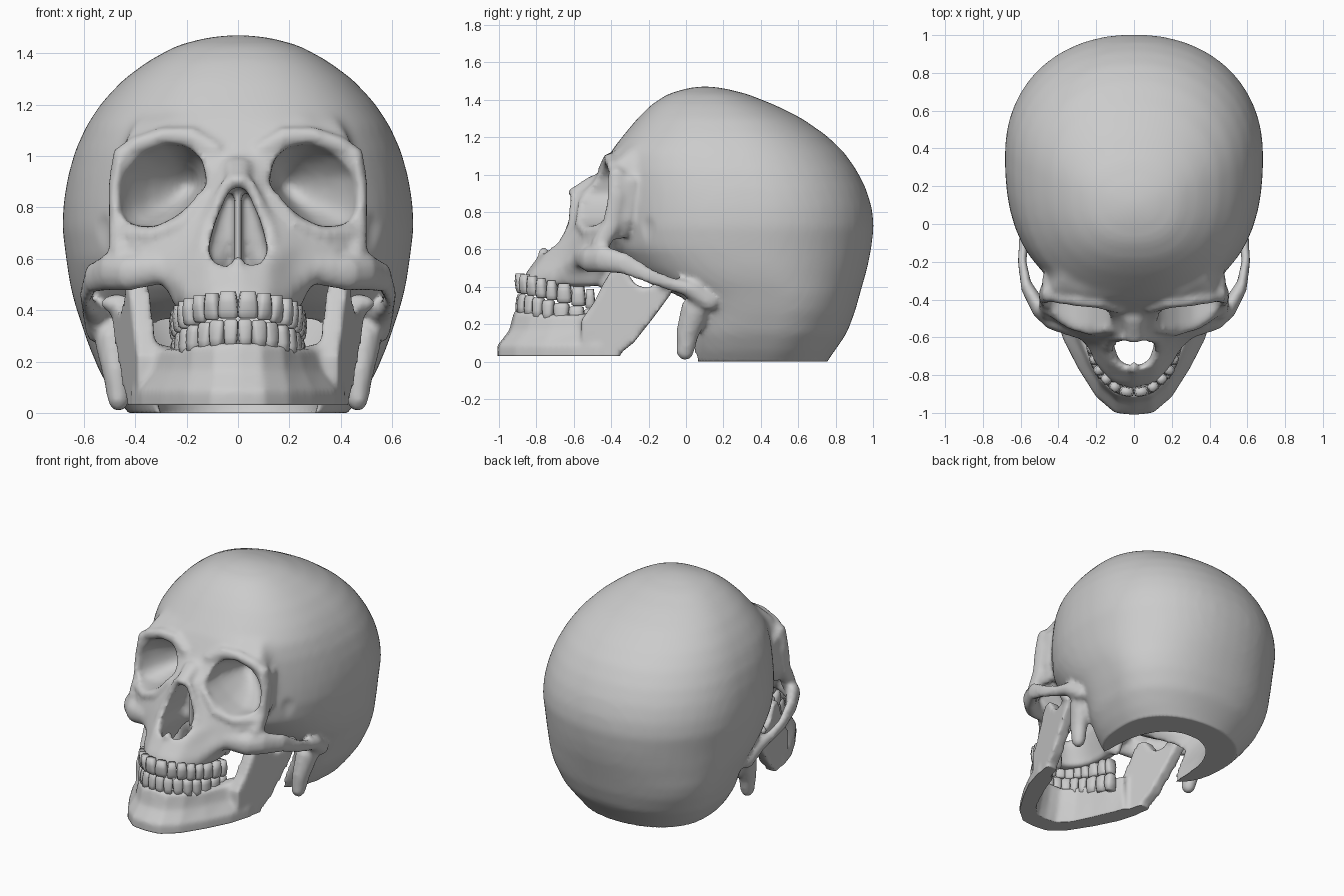
import bpy, bmesh, math
from mathutils import Vector, Matrix


def loft(bm, rings):
    """Closed skin through rings of equal point count, capped at both ends."""
    vs = [[bm.verts.new(p) for p in r] for r in rings]
    n = len(vs[0])
    for a, b in zip(vs, vs[1:]):
        for i in range(n):
            bm.faces.new((a[i], a[(i + 1) % n], b[(i + 1) % n], b[i]))
    bm.faces.new(vs[0][::-1])
    bm.faces.new(vs[-1])


def mirrored(half):
    """Full outline from a half outline whose first and last points are on x=0."""
    return half + [(-x, *r) for x, *r in half[-2:0:-1]]


def oval(z, yf, yb, w, nf=2.4, nb=2.15, frac=0.55, count=48):
    """Egg-shaped horizontal ring with separate front and back roundness."""
    yc = yf + (yb - yf) * frac
    pts = []
    for i in range(count):
        a = 2 * math.pi * (i + 0.5) / count
        c, s = math.cos(a), math.sin(a)
        n = nb if s > 0 else nf
        d = (yb - yc) if s > 0 else (yc - yf)
        pts.append((math.copysign(abs(c) ** (2 / n), c) * w,
                    yc + math.copysign(abs(s) ** (2 / n), s) * d, z))
    return pts


def blob(bm, p, r):
    """Ellipsoid as a stack of ten-sided rings."""
    lat = [math.radians(a) for a in (-80, -48, -16, 16, 48, 80)]
    loft(bm, [[(p[0] + r[0] * math.cos(t) * math.cos(k * math.pi / 5),
                p[1] + r[1] * math.cos(t) * math.sin(k * math.pi / 5),
                p[2] + r[2] * math.sin(t)) for k in range(10)] for t in lat])


def chain(bm, pts, steps=5):
    """Mirrored ridge of overlapping ellipsoids through (x,y,z,rx,ry,rz)."""
    for a, b in zip(pts, pts[1:]):
        for k in range(steps + 1):
            q = [u + (v - u) * k / steps for u, v in zip(a, b)]
            for s in (1, -1):
                blob(bm, (s * q[0], q[1], q[2]), q[3:])


def make(name, bm):
    bmesh.ops.recalc_face_normals(bm, faces=bm.faces)
    me = bpy.data.meshes.new(name)
    bm.to_mesh(me)
    bm.free()
    ob = bpy.data.objects.new(name, me)
    bpy.context.collection.objects.link(ob)
    return ob


def evaluated(ob):
    bpy.context.view_layer.update()
    dg = bpy.context.evaluated_depsgraph_get()
    return bpy.data.meshes.new_from_object(ob.evaluated_get(dg))


def fuse(ob, voxel, smooth):
    m = ob.modifiers.new("fuse", 'REMESH')
    m.mode, m.voxel_size = 'VOXEL', voxel
    m = ob.modifiers.new("soften", 'SMOOTH')
    m.factor, m.iterations = 0.5, smooth
    me = evaluated(ob)
    ob.modifiers.clear()
    ob.data = me


def flatten(ob, z):
    for v in ob.data.vertices:
        v.co.z = max(v.co.z, z)
    ob.data.shade_smooth()


# Braincase
bm = bmesh.new()
loft(bm, [oval(*r) for r in (
    (-.05, .0, .73, .39, 2.8), (.0, -.01, .755, .425, 2.8), (.05, -.01, .79, .47, 3),
    (.15, -.01, .86, .535, 3.2), (.27, -.01, .905, .585, 3.2), (.36, -.08, .93, .615, 3),
    (.43, -.22, .95, .638, 2.6), (.5, -.32, .97, .655), (.6, -.40, .99, .67),
    (.72, -.42, 1.005, .685), (.82, -.42, .995, .68), (.92, -.42, .965, .663),
    (1.02, -.42, .915, .635), (1.12, -.405, .845, .59), (1.21, -.335, .75, .53),
    (1.30, -.26, .62, .445), (1.37, -.19, .48, .35), (1.43, -.10, .33, .24),
    (1.46, .0, .21, .13), (1.47, .06, .14, .05))])

# Face core: z, then half outline from the midline round to the back
face = (
    (.40, -.88, .11, -.86, .20, -.76, .25, -.60, .245, -.46, -.46),
    (.47, -.865, .11, -.84, .21, -.73, .265, -.60, .255, -.44, -.44),
    (.52, -.825, .12, -.79, .22, -.68, .32, -.59, .27, -.42, -.40),
    (.58, -.78, .12, -.75, .22, -.64, .40, -.55, .30, -.40, -.38),
    (.66, -.68, .12, -.67, .24, -.60, .45, -.50, .35, -.36, -.30),
    (.73, -.65, .10, -.64, .24, -.57, .46, -.47, .38, -.32, -.25),
    (.80, -.64, .08, -.62, .20, -.55, .46, -.42, .45, -.28, -.2),
    (.88, -.635, .06, -.60, .16, -.51, .47, -.40, .46, -.26, -.2),
    (.95, -.53, .08, -.50, .20, -.47, .47, -.39, .46, -.25, -.2),
    (1.02, -.46, .12, -.455, .28, -.44, .46, -.38, .44, -.22, -.2),
    (1.08, -.425, .12, -.425, .28, -.415, .43, -.36, .42, -.2, -.2),
    (1.15, -.38, .12, -.38, .26, -.36, .40, -.28, .38, -.15, -.1))
rings = []
for z, a, bx, by, cx, cy, dx, dy, ex, ey, f in face:
    rings.append(mirrored([(0, a, z), (bx, by, z), (cx, cy, z), (dx, dy, z), (ex, ey, z), (0, f, z)]))
loft(bm, rings)
skull = make("skull", bm)
fuse(skull, 0.03, 3)

# Hollows: eye sockets, nose opening, mouth, brain cavity, temple pits
bm = bmesh.new()
socket = [(.12, .89), (.14, .99), (.20, 1.04), (.28, 1.05), (.38, 1.01), (.45, .93),
          (.46, .84), (.45, .76), (.41, .73), (.32, .725), (.24, .765), (.16, .835)]
for s in (1, -1):
    loft(bm, [[(s * (cx + k * (x - .29)), y, cz + k * (z - .89)) for x, z in socket]
              for y, k, cx, cz in ((-.72, 1, .29, .89), (-.40, 1, .29, .89), (-.34, .88, .275, .89),
                                   (-.26, .65, .25, .885), (-.19, .38, .22, .88), (-.15, .15, .2, .88))])
    blob(bm, (s * .605, -.29, .66), (.13, .15, .28))
nose = mirrored([(0, .885), (.04, .865), (.07, .80), (.095, .72), (.118, .63), (.095, .59), (0, .58)])
loft(bm, [[(x, y, z) for x, z in nose] for y in (-.9, -.42)])
loft(bm, [oval(*r) for r in ((.28, -.80, -.36, .18), (.42, -.78, -.36, .17),
                             (.52, -.75, -.36, .13), (.64, -.73, -.40, .09))])
loft(bm, [oval(*r) for r in (
    (-.12, -.3, .55, .27, 3), (.1, -.3, .62, .33, 3), (.28, -.25, .74, .42), (.4, -.08, .8, .48),
    (.7, -.06, .88, .55), (.95, -.06, .83, .52), (1.15, -.1, .65, .4), (1.33, .0, .35, .17))])
cutter = make("hollow_cutter", bm)
cutter.hide_render = True
fuse(cutter, 0.025, 0)
m = skull.modifiers.new("hollows", 'BOOLEAN')
m.operation, m.solver, m.object = 'DIFFERENCE', 'MANIFOLD', cutter
carved = evaluated(skull)
if len(carved.polygons) in (0, len(skull.data.polygons)):
    m.solver = 'EXACT'
    carved = evaluated(skull)
bpy.data.objects.remove(skull)
bpy.data.objects.remove(cutter)

# Ridges added to the carved skull
bm = bmesh.new()
# Cheekbone and arch
chain(bm, [(.30, -.56, .56, .06, .045, .06), (.42, -.52, .545, .06, .045, .07), (.50, -.45, .55, .045, .05, .075),
           (.57, -.33, .525, .03, .05, .06), (.593, -.20, .46, .024, .05, .042),
           (.583, -.10, .42, .028, .05, .035), (.56, .02, .39, .05, .07, .04), (.545, .12, .32, .05, .06, .05)])
# Outer socket rim and side wall
chain(bm, [(.455, -.46, .62, .05, .05, .06), (.475, -.40, .73, .03, .05, .05),
           (.48, -.375, .88, .026, .05, .05), (.455, -.37, 1.0, .035, .05, .04)])
chain(bm, [(.43, -.36, .70, .035, .06, .05), (.46, -.33, .78, .028, .06, .06), (.46, -.31, .95, .028, .07, .05)])
# Brow
chain(bm, [(.455, -.37, 1.0, .03, .04, .04), (.39, -.385, 1.045, .04, .04, .035), (.29, -.40, 1.08, .04, .04, .035),
           (.18, -.41, 1.075, .04, .04, .04), (.09, -.435, 1.02, .04, .04, .04)])
# Lower and inner socket rim
chain(bm, [(.455, -.45, .695, .03, .03, .03), (.34, -.53, .69, .03, .03, .03),
           (.22, -.565, .735, .03, .03, .03), (.125, -.55, .85, .025, .03, .03)])
# Nose bridge and sides of the nose opening
chain(bm, [(.01, -.50, .965, .045, .03, .03), (.01, -.605, .905, .04, .026, .022)])
chain(bm, [(.05, -.60, .88, .025, .025, .025), (.115, -.605, .74, .025, .025, .03), (.145, -.65, .62, .03, .03, .03)])
# Mastoid, and plates behind the palate
chain(bm, [(.49, .05, .28, .07, .08, .08), (.475, .01, .16, .055, .065, .07), (.465, -.005, .06, .045, .05, .055)])
chain(bm, [(.21, -.43, .42, .03, .04, .04), (.2, -.36, .56, .03, .06, .05)])
# Nose septum and spine
loft(bm, [[(-.014, y, .56), (.014, y, .56), (.014, y, .88), (-.014, y, .88)] for y in (-.53, -.40)])
blob(bm, (0, -.76, .585), (.025, .035, .025))
bmesh.ops.recalc_face_normals(bm, faces=bm.faces)
bm.from_mesh(carved)
me = bpy.data.meshes.new("skull")
bm.to_mesh(me)
bm.free()
skull = bpy.data.objects.new("skull", me)
bpy.context.collection.objects.link(skull)
fuse(skull, 0.016, 3)
flatten(skull, 0.0)

# Lower jaw body: outer bottom x,y, outer top x,y, top height
stations = [(0, -1.01, 0, -.92, .27), (.10, -1.0, .09, -.905, .27), (.20, -.915, .175, -.83, .26),
            (.295, -.765, .24, -.71, .25), (.375, -.61, .295, -.58, .25), (.42, -.46, .36, -.45, .27)]
bm = bmesh.new()
rings = []
for s, group in ((-1, stations[:0:-1]), (1, stations)):
    for xb, yb, xt, yt, zt in group:
        b, t = Vector((xb, yb)), Vector((xt, yt))
        inward = (Vector((0, -.45)) - b).normalized()
        mid = b.lerp(t, .7)
        prof = [(b, -.02), (b, .085), (mid, .165), (t, zt), (t + inward * .08, zt),
                (mid + inward * .09, .155), (b + inward * .11, -.02)]
        rings.append([(s * p.x, p.y, z) for p, z in prof])
loft(bm, rings)

# Jaw branch with hinge and front spur
branch = [(-.56, -.02), (-.37, -.02), (-.345, .05), (-.28, .10), (-.17, .24), (-.075, .37), (-.07, .43),
          (-.125, .45), (-.20, .39), (-.27, .41), (-.33, .50), (-.385, .51), (-.44, .42), (-.49, .32), (-.56, .22)]
for s in (1, -1):
    loft(bm, [[(s * (.35 + (y + .55) * .22 + d), y, z) for y, z in branch] for d in (-.04, .042)])
    blob(bm, (s * .46, -.11, .425), (.08, .04, .04))
jaw = make("lower_jaw", bm)
fuse(jaw, 0.015, 4)
flatten(jaw, 0.03)

# Teeth set along a curved arch
arch = [Vector(p) for p in ((0, -.895), (.08, -.88), (.145, -.825), (.19, -.745), (.215, -.65), (.23, -.55), (.235, -.43))]


def along(d):
    for a, b in zip(arch, arch[1:]):
        seg = (b - a).length
        if d <= seg:
            return a.lerp(b, d / seg)
        d -= seg
    return arch[-1]


def teeth(name, widths, height, up, shrink):
    bm = bmesh.new()
    d = 0
    for i, w in enumerate(widths):
        p = along(d + w / 2)
        t = along(d + w) - along(d)
        d += w
        deep = .05 if i < 3 else .075
        bite = .37 - (p.y + .91) * .225
        for s in (1, -1):
            M = (Matrix.Translation((s * p.x * shrink, p.y * shrink, bite + up * (height / 2 + .002)))
                 @ Matrix.Rotation(math.atan2(s * t.y, t.x), 4, 'Z') @ Matrix.Diagonal((w * .99, deep, height, 1)))
            # root, neck and biting edge
            loft(bm, [[M @ Vector((kx * u, ky * v, up * h)) for u, v in
                       ((-.5, -.3), (-.3, -.5), (.3, -.5), (.5, -.3), (.5, .3), (.3, .5), (-.3, .5), (-.5, .3))]
                      for h, kx, ky in ((.5, .74, .85), (.1, .92, 1), (-.25, 1, .9 if i > 2 else .8),
                                        (-.43, .95, .8 if i > 2 else .55), (-.5, .7, .6 if i > 2 else .35))])
    make(name, bm).data.shade_smooth()


teeth("upper_teeth", (.078, .062, .062, .058, .058, .078, .075, .05), .105, 1, 1.0)
teeth("lower_teeth", (.055, .058, .062, .06, .062, .082, .08, .065), .115, -1, .995)
